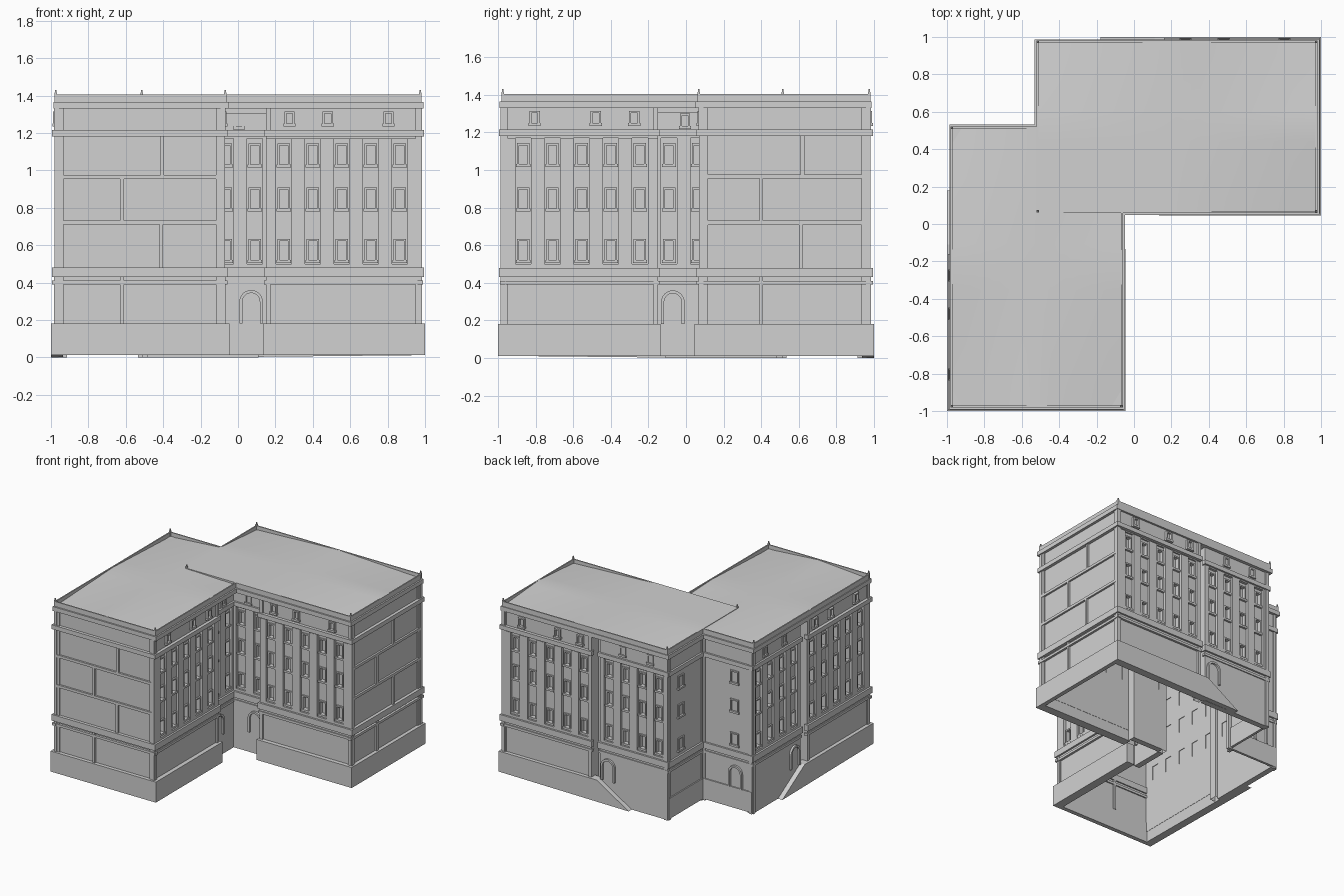
import bpy, bmesh, math

cube = bpy.data.objects.get("Cube")
if cube:
    bpy.data.objects.remove(cube, do_unlink=True)

stone = bpy.data.materials.new("grey_stone")
stone.use_nodes = True
GREY = (0.64, 0.64, 0.64, 1)
stone.diffuse_color = GREY
stone.node_tree.nodes["Principled BSDF"].inputs["Base Color"].default_value = GREY

parts = {}
swap = False  # True while the second wing is built, mirrored across the diagonal
BAY = 0.022   # depth of the window bays
PANE = 0.042  # depth of the window panes, where the wall shell stands
FLOORS = (0.575, 0.85, 1.085)


def mesh(name):
    return parts.setdefault(name, bmesh.new())


def place(x, y, z):
    return (-y, -x, z) if swap else (x, y, z)


def prism(name, pts, caps=True):
    """Join two matching loops of points into a prism."""
    bm = mesh(name)
    low, high = [[bm.verts.new(place(*p)) for p in loop] for loop in pts]
    n = len(low)
    for i in range(n):
        j = (i + 1) % n
        bm.faces.new((low[i], low[j], high[j], high[i]))
    if caps:
        bm.faces.new(low[::-1])
        bm.faces.new(high)


def box(name, x0, x1, y0, y1, z0, z1):
    ring = [(x0, y0), (x1, y0), (x1, y1), (x0, y1)]
    prism(name, [[(x, y, z) for x, y in ring] for z in (z0, z1)])


def on_face(face, a, d, z):
    """Point at distance a along a facade and d out of it."""
    axis, pos, sign = face[:3]
    out = pos + sign * d
    return (a, out, z) if axis == "y" else (out, a, z)


def slab(name, face, a0, a1, z0, z1, d0, d1):
    p, q = on_face(face, a0, d0, z0), on_face(face, a1, d1, z1)
    (x0, x1), (y0, y1), _ = [sorted(s) for s in zip(p, q)]
    box(name, x0, x1, y0, y1, z0, z1)


def window(face, a, z, w, h, back, front):
    """Side and top frame bars with a projecting sill."""
    t, r, u = 0.011, w / 2, h / 2
    for s in (-1, 1):
        slab("window_frames", face, a + s * r, a + s * (r - t), z - u, z + u, back, front)
    slab("window_frames", face, a - r, a + r, z + u - t, z + u, back, front)
    slab("window_sills", face, a - r - 0.005, a + r + 0.005, z - u - 0.012, z - u + 0.004, back, front + 0.005)


def door(face, a, z0=0.18, w=0.125, h=0.18, t=0.016):
    """Arched surround built from short wedge blocks."""
    r = w / 2
    spring = z0 + h - r
    path = [(r, z0)] + [(r * math.cos(k * math.pi / 12), spring + r * math.sin(k * math.pi / 12))
                        for k in range(13)] + [(-r, z0)]
    inner = [(u * (1 - t / r), z if z <= spring else spring + (z - spring) * (1 - t / r)) for u, z in path]
    for i in range(len(path) - 1):
        quad = [path[i], path[i + 1], inner[i + 1], inner[i]]
        prism("door_surrounds", [[on_face(face, a + u, d, z) for u, z in quad] for d in (-0.005, 0.016)])


def courses(face, ext):
    """Horizontal mouldings shared by all facades."""
    a0, a1 = face[3] - ext, face[4] + ext
    slab("lower_cornice", face, a0, a1, 0.43, 0.48, -0.02, 0.015)
    slab("lower_moulding", face, a0, a1, 0.39, 0.41, -0.02, 0.008)
    slab("upper_cornice", face, a0, a1, 1.18, 1.215, -0.02, 0.015)


def strips(face, z0, z1, front=0.008, t=0.024):
    for a in (face[3], face[4] - t):
        slab("corner_strips", face, a, a + t, z0, z1, -0.03, front)


def windowed(face, cols, attic, bottom=0.1, ext=0.01, attic_z=1.28, sunk=0.0):
    """Facade with recessed bays of windows between piers."""
    a0, a1 = face[3:]
    root = -PANE - 0.005
    slab("ground_wall", face, a0, a1, bottom, 0.4, root, -sunk)
    slab("ground_wall", face, a0, a1, 0.4, 0.5, root, 0)
    slab("attic_wall", face, a0, a1, 1.17, 1.33, root, -sunk)
    edges = [a0] + [c + s * 0.042 for c in sorted(cols) for s in (-1, 1)] + [a1]
    for left, right in zip(edges[::2], edges[1::2]):
        slab("piers", face, left, right, 0.5, 1.17, root, 0)
    # Bay backs wrap around the deeper panes
    breaks = [0.5] + [z + s * 0.0575 for z in FLOORS for s in (-1, 1)] + [1.17]
    for c in cols:
        for low, high in zip(breaks[::2], breaks[1::2]):
            slab("spandrels", face, c - 0.042, c + 0.042, low, high, root, -BAY)
        for s in (-1, 1):
            slab("bay_sides", face, c + s * 0.032, c + s * 0.042, 0.5, 1.17, root, -BAY)
        for z in FLOORS:
            window(face, c, z, 0.066, 0.115, -PANE, -BAY + 0.012)
    for c in attic:
        window(face, c, attic_z, 0.055, 0.07, -sunk, 0.008)
    courses(face, ext)


def blind(face, joints):
    """End wall of large sunk panels divided by bars."""
    levels = (0.48, 0.72, 0.965, 1.18)
    for z in levels[1:3]:
        slab("panel_bars", face, face[3], face[4], z - 0.011, z + 0.011, -0.02, 0.005)
    for a, z0, z1 in zip(joints, levels, levels[1:]):
        slab("panel_bars", face, a - 0.01, a + 0.01, z0, z1, -0.02, 0.005)
    a = joints[1]
    slab("panel_bars", face, a - 0.01, a + 0.01, 0.18, 0.43, -0.02, 0.005)
    strips(face, 0.18, 1.33, 0.005)
    courses(face, 0.015)


def outline_prism(name, half, z0, z1, caps):
    """Prism on an outline completed by mirroring across the diagonal."""
    ring = half + [(-y, -x) for x, y in half[-2:0:-1]]
    prism(name, [[(x, y, z) for x, y in ring] for z in (z0, z1)], caps)


# Open-bottomed wall shell with the recessed inner corner and a slot in each long side
outline_prism("wall_shell", [(-.172, .172), (.15, .172), (.15, .112), (.97, .112), (.97, .938), (.17, .938),
                             (.17, .89), (.11, .89), (.11, .918), (-.51, .918), (-.51, .51)], 0.012, 1.335, False)
# Eaves cornice with the parapet base set back above it
for name, e, z0, z1 in (("eaves_cornice", 0.012, 1.33, 1.365), ("parapet_base", 0.0, 1.36, 1.372)):
    outline_prism(name, [(-.06 + e, .06 - e), (.98 + e, .06 - e), (.98 + e, .98 + e / 2),
                         (-.52 - e, .98 + e / 2), (-.52 - e, .52 + e)], z0, z1, True)

for swap in (False, True):
    inner = ("y", 0.07, -1, 0.15, 0.98)
    recess = ("y", 0.13, -1, -0.13, 0.15)
    end = ("x", 0.98, 1, 0.07, 0.98)
    rear_a = ("y", 0.98, 1, 0.17, 0.98)
    rear_b = ("y", 0.96, 1, -0.51, 0.11)
    notch = ("x", -0.51, -1, 0.51, 0.96)

    # Facades
    main_cols = [0.245 + 0.155 * i for i in range(5)]
    for face in (inner, rear_a):
        windowed(face, main_cols, (0.275, 0.48, 0.805), sunk=0.01)
        strips(face, 0.18, 0.43, 0.003)
        strips(face, 1.215, 1.33, 0.003)
    windowed(rear_b, [0.03 - 0.15 * i for i in range(4)], (-0.1, -0.35), 0)
    blind(end, (0.41, 0.62, 0.405) if swap else (0.61, 0.40, 0.62))

    # Recessed corner bay
    windowed(recess, (-0.065, 0.09), (0.005,), 0.012, 0, 1.265)
    slab("recess_hood", recess, -0.13, 0.15, 1.305, 1.33, -0.01, 0.03)
    door(recess, 0.07)

    # Outer notch bay with corner pilasters, and rear door
    for z in FLOORS:
        window(notch, 0.8, z, 0.075, 0.1, 0, 0.01)
    courses(notch, 0.01)
    strips(notch, 0, 1.33)
    slab("corner_strips", rear_b, -0.51, -0.48, 0, 1.33, -0.02, 0.008)
    slab("plinth", notch, 0.51, 0.96, 0.012, 0.18, -0.01, 0.01)
    if swap:
        door(notch, 0.81)
    door(rear_b, 0.03)

    # Plinth, sloping to the ground beside the rear door
    box("plinth", 0.135, 1, 0.045, 0.115, 0.012, 0.18)
    box("plinth", 0.965, 1, 0.045, 1, 0.012, 0.18)
    slope = [(1, 0.012), (1, 0.18), (0.11, 0.18), (-0.18, 0)]
    prism("plinth", [[(x, y, z) for x, z in slope] for y in (0.935, 1)])

    # Parapet and corner finials; the rear wing runs over the front one
    box("parapet", -0.52, 0.98, 0.97, 0.98, 1.37, 1.405)
    box("parapet", 0.97, 0.98, 0.06, 0.98, 1.37, 1.405)
    box("parapet", -0.06 if swap else -0.52, 0.98, 0.06, 0.07, 1.37, 1.405)
    box("parapet", -0.52, -0.51, 0.52 if swap else 0.06, 0.98, 1.37, 1.405)
    corners = [(0.974, 0.974), (0.974, 0.068), (-0.514, 0.974)]
    for x, y in corners + ([] if swap else [(-0.514, 0.068)]):
        box("finials", x - .007, x + .007, y - .007, y + .007, 1.37, 1.415)
        box("finials", x - .004, x + .004, y - .004, y + .004, 1.415, 1.43)

    # Gently crowned roof, falling to its outer corners
    bm, n = mesh("roof"), 12
    grid = []
    for i in range(n + 1):
        for j in range(n + 1):
            u, v = 2 * i / n - 1, 2 * j / n - 1
            raised = not swap and u < 0 and v < 0
            drop = 0 if raised else 0.033 * abs(u * v)
            z = (1.401 if swap else 1.405) - drop
            grid.append(bm.verts.new(place(0.23 + 0.745 * u, 0.52 + 0.455 * v, z)))
    for i in range(n):
        for j in range(n):
            k = i * (n + 1) + j
            f = bm.faces.new((grid[k], grid[k + n + 1], grid[k + n + 2], grid[k + 1]))
            f.smooth = True
            f.normal_update()
            if f.normal.z < 0:
                f.normal_flip()

for name, bm in parts.items():
    if name != "roof":
        bmesh.ops.recalc_face_normals(bm, faces=bm.faces)
    data = bpy.data.meshes.new(name)
    bm.to_mesh(data)
    bm.free()
    data.materials.append(stone)
    bpy.context.collection.objects.link(bpy.data.objects.new(name, data))
